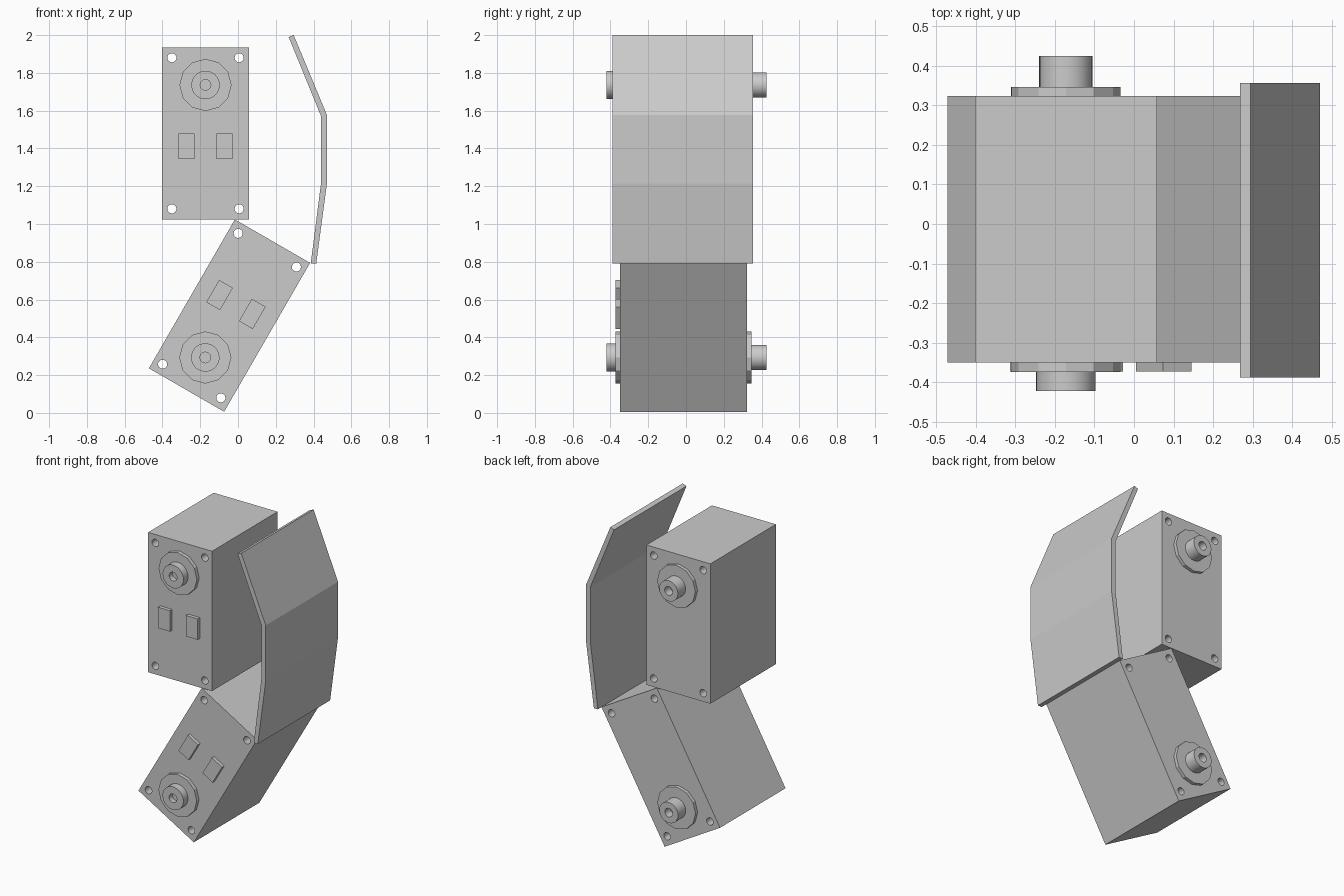
import bpy, bmesh, math
from mathutils import Matrix, Vector

cube = bpy.data.objects.get("Cube")
if cube:
    bpy.data.objects.remove(cube, do_unlink=True)

GREY = (0.6, 0.6, 0.6, 1)
grey = bpy.data.materials.new("light grey")
grey.use_nodes = True
grey.diffuse_color = GREY
grey.node_tree.nodes["Principled BSDF"].inputs["Base Color"].default_value = GREY

FRONT, BACK = -0.35, 0.324          # casing faces along y


def finish(name, bm, matrix=Matrix(), smooth=False):
    bmesh.ops.recalc_face_normals(bm, faces=bm.faces)
    mesh = bpy.data.meshes.new(name)
    bm.to_mesh(mesh)
    bm.free()
    mesh.materials.append(grey)
    obj = bpy.data.objects.new(name, mesh)
    bpy.context.collection.objects.link(obj)
    obj.matrix_world = matrix
    if smooth:
        bpy.ops.object.select_all(action='DESELECT')
        obj.select_set(True)
        bpy.context.view_layer.objects.active = obj
        bpy.ops.object.shade_smooth_by_angle(angle=math.radians(40))
    return obj


def add_box(bm, x, z, w, h, y0, y1):
    m = Matrix.Translation((x, (y0 + y1) / 2, z)) @ Matrix.Diagonal((w, y1 - y0, h, 1))
    bmesh.ops.create_cube(bm, size=1, matrix=m)


def add_cylinder(bm, x, z, r, y0, y1, sides):
    m = Matrix.Translation((x, (y0 + y1) / 2, z)) @ Matrix.Rotation(math.pi / 2, 4, 'X')
    bmesh.ops.create_cone(bm, cap_ends=True, segments=sides, radius1=r, radius2=r,
                          depth=abs(y1 - y0), matrix=m)


def hollow_boss(name, matrix, z, r, y0, y1):
    # Turned profile: outer wall, rim, then a blind hole
    bm = bmesh.new()
    bottom = y0 + (y1 - y0) * 0.3
    profile = [(0, y0), (r, y0), (r, y1), (0.028, y1), (0.028, bottom), (0, bottom)]
    verts = [bm.verts.new((px, py, 0)) for px, py in profile]
    edges = [bm.edges.new(pair) for pair in zip(verts, verts[1:])]
    bmesh.ops.spin(bm, geom=verts + edges, cent=(0, 0, 0), axis=(0, 1, 0),
                   angle=math.tau, steps=32)
    bmesh.ops.remove_doubles(bm, verts=bm.verts, dist=0.0001)
    bmesh.ops.translate(bm, verts=bm.verts, vec=(0, 0, z))
    finish(name, bm, matrix, smooth=True)


def motor(prefix, matrix):
    # Casing with four through holes
    bm = bmesh.new()
    add_box(bm, 0, 0, 0.46, 0.91, FRONT, BACK)
    casing = finish(prefix + "_casing", bm, matrix)
    bm = bmesh.new()
    for sx in (-1, 1):
        for sz in (-1, 1):
            add_cylinder(bm, sx * 0.178, sz * 0.4, 0.024, FRONT - 0.1, BACK + 0.1, 20)
    cutter = finish(prefix + "_hole_cutter", bm, matrix)
    cutter.hide_render = True
    mod = casing.modifiers.new("screw holes", 'BOOLEAN')
    mod.operation = 'DIFFERENCE'
    mod.solver = 'EXACT'
    mod.object = cutter
    bpy.ops.object.select_all(action='DESELECT')
    casing.select_set(True)
    bpy.context.view_layer.objects.active = casing
    bpy.ops.object.modifier_apply(modifier=mod.name)
    bpy.data.objects.remove(cutter, do_unlink=True)

    # Twelve-sided horn discs and their hollow bosses
    axle = 0.256
    for side, face, disc, tip, r in (("front", FRONT, -0.374, -0.422, 0.075),
                                     ("back", BACK, 0.346, 0.425, 0.067)):
        bm = bmesh.new()
        add_cylinder(bm, 0, axle, 0.138, face, disc, 12)
        finish(f"{prefix}_{side}_disc", bm, matrix)
        hollow_boss(f"{prefix}_{side}_boss", matrix, axle, r, disc, tip)

    # Cable sockets on the front
    for side, x in (("right", -0.1), ("left", 0.1)):
        bm = bmesh.new()
        add_box(bm, x, -0.068, 0.084, 0.136, FRONT - 0.023, FRONT)
        finish(f"{prefix}_{side}_socket", bm, matrix)


motor("upper_motor", Matrix.Translation((-0.172, 0, 1.48)))
motor("lower_motor", Matrix.Translation((-0.045, 0, 0.515))
      @ Matrix.Rotation(math.radians(-150), 4, 'Y'))

# Bent guard plate
outline = [(0.268, 1.99), (0.44, 1.57), (0.44, 1.22), (0.385, 0.79),
           (0.414, 0.79), (0.471, 1.215), (0.471, 1.577), (0.295, 2.0)]
bm = bmesh.new()
face = bm.faces.new([bm.verts.new((x, -0.388, z)) for x, z in outline])
ext = bmesh.ops.extrude_face_region(bm, geom=[face])
bmesh.ops.translate(bm, vec=Vector((0, 0.744, 0)),
                    verts=[g for g in ext["geom"] if isinstance(g, bmesh.types.BMVert)])
finish("guard_plate", bm)
